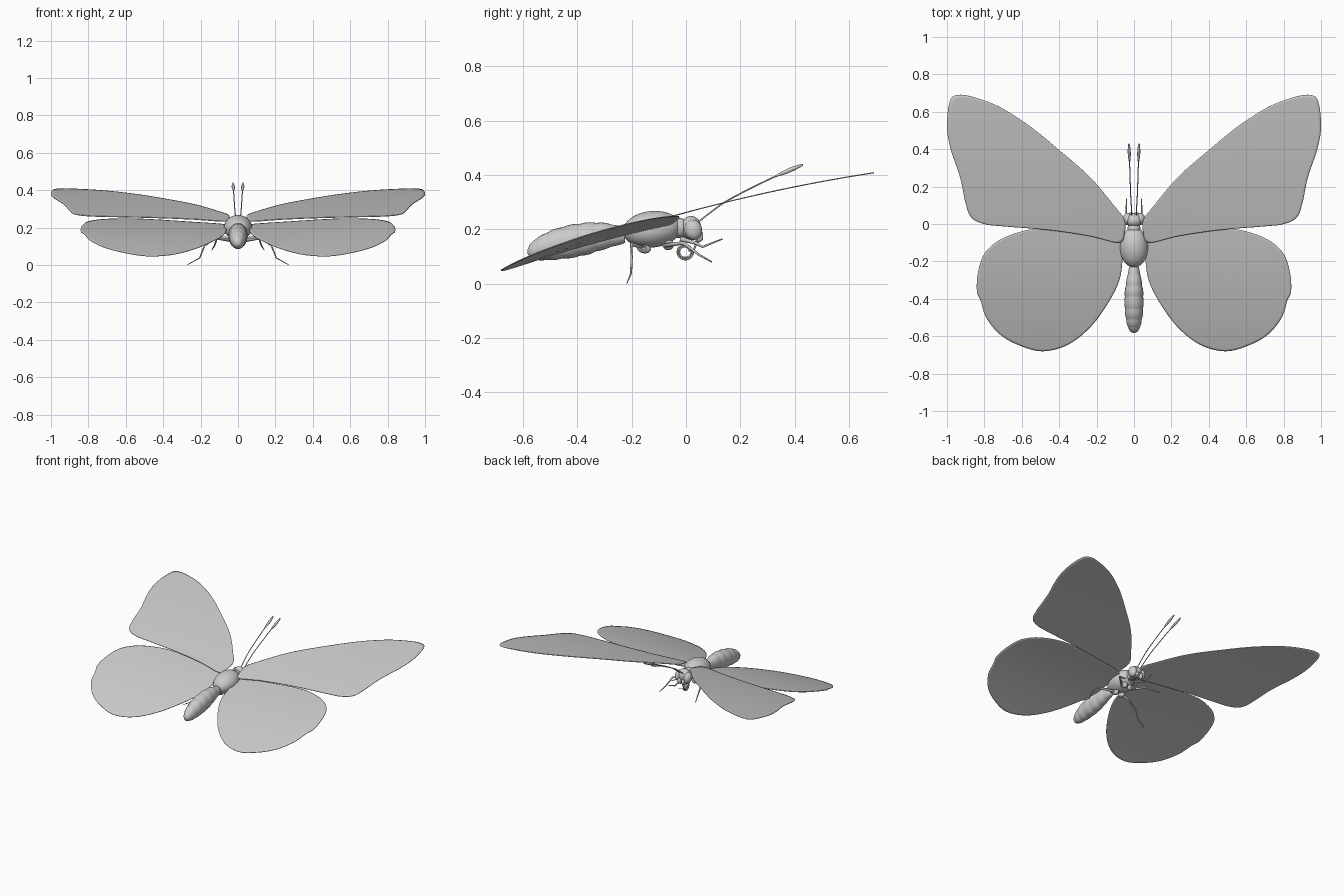
import bpy, bmesh, math
from mathutils import Vector, Matrix

if "Cube" in bpy.data.objects:
    bpy.data.objects.remove(bpy.data.objects["Cube"])


def finish(name, bm, mirror=False, thickness=0):
    bmesh.ops.recalc_face_normals(bm, faces=bm.faces)
    me = bpy.data.meshes.new(name)
    bm.to_mesh(me)
    bm.free()
    ob = bpy.data.objects.new(name, me)
    bpy.context.collection.objects.link(ob)
    for p in me.polygons:
        p.use_smooth = True
    if thickness:
        s = ob.modifiers.new("Solidify", 'SOLIDIFY')
        s.thickness = thickness
        s.offset = 0
    if mirror:
        ob.modifiers.new("Mirror", 'MIRROR').use_mirror_merge = False
    return ob


def smooth_path(pts, n, closed=False):
    """Catmull-Rom interpolation through the points."""
    pts = [Vector(p) for p in pts]
    k = len(pts)
    get = (lambda i: pts[i % k]) if closed else (lambda i: pts[max(0, min(k - 1, i))])
    out = []
    for i in range(k if closed else k - 1):
        a, b, c, d = (get(i + j) for j in (-1, 0, 1, 2))
        for s in range(n):
            t = s / n
            out.append(0.5 * (2 * b + (c - a) * t + (2 * a - 5 * b + 4 * c - d) * t * t
                              + (3 * b - a - 3 * c + d) * t ** 3))
    if not closed:
        out.append(pts[-1].copy())
    return out


def skin(bm, rings):
    """Join rings of vertices into a capped tube."""
    vs = [[bm.verts.new(p) for p in r] for r in rings]
    n = len(vs[0])
    for a, b in zip(vs, vs[1:]):
        for i in range(n):
            bm.faces.new((a[i], a[(i + 1) % n], b[(i + 1) % n], b[i]))
    bm.faces.new(vs[0])
    bm.faces.new(vs[-1])


def tube(name, pts, mirror=True, sides=8):
    """Tube along points (x, y, z, radius)."""
    bm = bmesh.new()
    rings = []
    c = [Vector(p[:3]) for p in pts]
    for i, p in enumerate(pts):
        d = (c[min(i + 1, len(c) - 1)] - c[max(i - 1, 0)]).normalized()
        ref = Vector((1, 0, 0)) if abs(d.x) < 0.8 else Vector((0, 1, 0))
        u = d.cross(ref).normalized()
        v = d.cross(u)
        rings.append([c[i] + p[3] * (u * math.cos(a) + v * math.sin(a))
                      for a in (2 * math.pi * j / sides for j in range(sides))])
    skin(bm, rings)
    return finish(name, bm, mirror)


def ball(name, loc, size, tilt=0, mirror=False):
    bm = bmesh.new()
    m = Matrix.Translation(loc) @ Matrix.Rotation(math.radians(tilt), 4, 'X') @ Matrix.Diagonal((*size, 1))
    bmesh.ops.create_uvsphere(bm, u_segments=32, v_segments=20, radius=1, matrix=m)
    return finish(name, bm, mirror)


def wing(name, outline, centre, height):
    """Thin cambered sheet: outline rings shrinking to a centre point."""
    edge = smooth_path(outline, 6, closed=True)
    c = Vector(centre)
    bm = bmesh.new()
    rings = []
    for t in (1, 0.97, 0.8, 0.6, 0.4, 0.2):
        ps = [c + (p - c) * t for p in edge]
        rings.append([bm.verts.new((p.x, p.y, height(p.x, p.y))) for p in ps])
    n = len(edge)
    for a, b in zip(rings, rings[1:]):
        for i in range(n):
            bm.faces.new((a[i], a[(i + 1) % n], b[(i + 1) % n], b[i]))
    mid = bm.verts.new((c.x, c.y, height(c.x, c.y)))
    for i in range(n):
        bm.faces.new((rings[-1][i], rings[-1][(i + 1) % n], mid))
    return finish(name, bm, True, 0.004)


# Wings
wing("forewings",
     [(.05, .02), (.10, .09), (.235, .25), (.40, .395), (.56, .525), (.717, .625), (.85, .676),
      (.94, .69), (.985, .655), (1.0, .52), (.98, .40), (.93, .25), (.90, .11), (.87, .035),
      (.80, 0), (.70, -.012), (.45, -.033), (.235, -.065), (.08, -.10), (.05, -.05)],
     (.5, .2), lambda x, y: .262 + .27 * y - .085 * y * y)
wing("hindwings",
     [(.05, -.10), (.09, -.055), (.25, -.04), (.45, -.025), (.58, -.035), (.717, -.085), (.80, -.16),
      (.834, -.26), (.84, -.36), (.82, -.41), (.79, -.50), (.717, -.59), (.61, -.65), (.487, -.68),
      (.353, -.645), (.235, -.553), (.14, -.425), (.078, -.30), (.06, -.18)],
     (.45, -.3), lambda x, y: .225 + .05 * x + .18 * y - .17 * y * y)

# Thorax, neck and head
ball("thorax", (0, -.125, .2), (.075, .108, .067), 6)
ball("neck", (0, -.025, .205), (.035, .035, .037))
ball("head", (0, .018, .205), (.044, .038, .044))
ball("eyes", (.034, .027, .198), (.025, .032, .037), 12, True)
tube("palps", [(.014, .035, .19, .008), (.015, .052, .18, .013), (.014, .052, .165, .012),
               (.012, .042, .152, .004)], True, 12)

# Abdomen: (y, centre z, half width, half height), with a ridge at each segment
shape = smooth_path([(-.225, .178, .024), (-.30, .175, .040), (-.38, .163, .050),
                     (-.47, .147, .048), (-.54, .130, .036), (-.575, .12, .020)], 14)
tall = 1.2
bm = bmesh.new()
rings = []
for i, p in enumerate(shape):
    f = (i % 10) / 10
    r = p.z * (0.92 + 0.10 * math.sin(math.pi * min(1, .12 + f * .85)) ** 0.6)
    rings.append([(r * math.cos(a), p.x, p.y + r * tall * math.sin(a))
                  for a in (2 * math.pi * j / 24 for j in range(24))])
rings.append([(.3 * x, -.583, .118 + .3 * (z - .12)) for x, y, z in rings[-1]])
skin(bm, rings)
finish("abdomen", bm)

# Antennae with clubbed tips
ant = smooth_path([(.012, .04, .222), (.014, .09, .262), (.018, .16, .31), (.023, .31, .386),
                   (.027, .43, .438)], 8)
tube("antennae", [(*p, .0028 + .0055 * max(0, math.sin(math.pi * min(1, max(0, (p.y - .33) / .104)))))
                  for p in ant])

# Coiled proboscis
coil = [(0, .04, .17, .004), (0, .037, .145, .004)]
for i in range(57):
    a = i * math.pi / 14
    r = .031 - .014 * i / 56
    coil.append((0, -.004 + r * math.cos(a), .118 - r * math.sin(a), .0032))
tube("proboscis", coil, False)

# Legs with hip joints
legs = {
    "front_legs": [(.02, -.02, .165, .009), (.035, .035, .15, .006), (.042, .06, .135, .004),
                   (.04, .135, .165, .0025)],
    "middle_legs": [(.03, -.08, .14, .009), (.11, -.01, .15, .006), (.125, .05, .105, .004),
                    (.14, .095, .08, .0025)],
    "hind_legs": [(.03, -.15, .13, .009), (.13, -.20, .145, .006), (.18, -.20, .10, .0045),
                  (.205, -.202, .038, .0035), (.27, -.217, .002, .002)],
}
for name, pts in legs.items():
    tube(name, pts)
ball("middle_hips", (.024, -.065, .143), (.018, .02, .02), 20, True)
ball("hind_hips", (.024, -.155, .13), (.018, .026, .018), -15, True)
